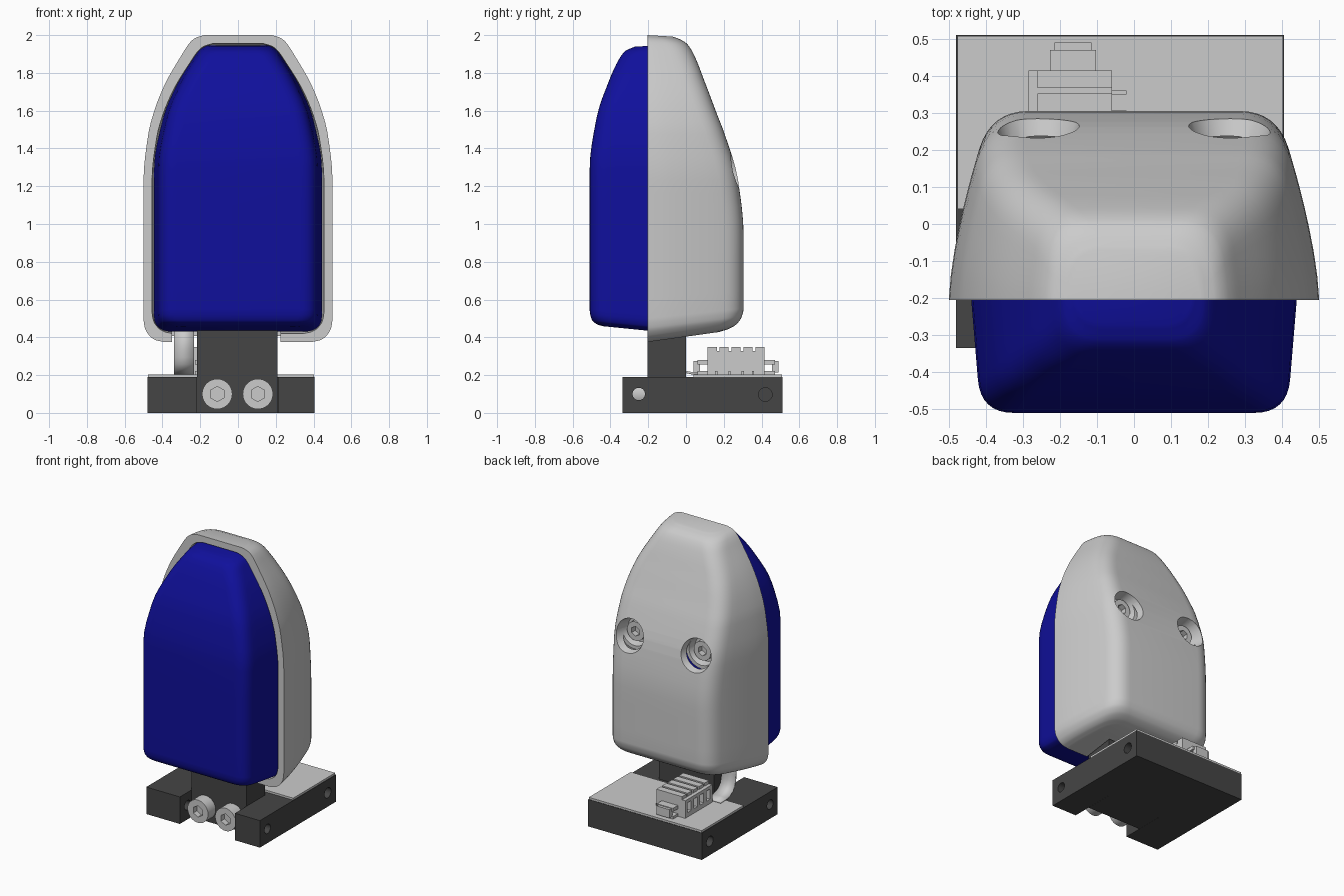
import bpy, bmesh
from math import pi
from mathutils import Matrix, Vector

if "Cube" in bpy.data.objects:
    bpy.data.objects.remove(bpy.data.objects["Cube"])


def material(name, rgb):
    m = bpy.data.materials.new(name)
    m.diffuse_color = (*rgb, 1)
    m.use_nodes = True
    m.node_tree.nodes["Principled BSDF"].inputs["Base Color"].default_value = m.diffuse_color
    return m


DARK = material("dark_plastic", (0.06, 0.06, 0.06))
BLUE = material("blue_plastic", (0.005, 0.005, 0.33))


def finish(name, bm, mat=None):
    bmesh.ops.recalc_face_normals(bm, faces=bm.faces)
    me = bpy.data.meshes.new(name)
    bm.to_mesh(me)
    bm.free()
    ob = bpy.data.objects.new(name, me)
    bpy.context.collection.objects.link(ob)
    if mat:
        me.materials.append(mat)
    return ob


def boxes(name, spans, mat=None):
    """One object from boxes given as (x0, x1, y0, y1, z0, z1)."""
    bm = bmesh.new()
    for x0, x1, y0, y1, z0, z1 in spans:
        m = (Matrix.Translation(((x0 + x1) / 2, (y0 + y1) / 2, (z0 + z1) / 2))
             @ Matrix.Diagonal((x1 - x0, y1 - y0, z1 - z0, 1)))
        bmesh.ops.create_cube(bm, size=1, matrix=m)
    return finish(name, bm, mat)


def rod(name, axis, start, length, r1, r2=None, sides=40, mat=None):
    """Cylinder or cone that runs from start along +x or +y."""
    rot = Matrix.Rotation(pi / 2, 4, 'Y') if axis == 'X' else Matrix.Rotation(-pi / 2, 4, 'X')
    m = Matrix.Translation(start) @ rot @ Matrix.Translation((0, 0, length / 2))
    bm = bmesh.new()
    bmesh.ops.create_cone(bm, cap_ends=True, segments=sides, radius1=r1,
                          radius2=r1 if r2 is None else r2, depth=length, matrix=m)
    return finish(name, bm, mat)


def cut(ob, *cutters):
    bpy.context.view_layer.objects.active = ob
    for c in cutters:
        c.hide_render = True
        mod = ob.modifiers.new("cut", 'BOOLEAN')
        mod.operation = 'DIFFERENCE'
        mod.object = c
        bpy.ops.object.modifier_apply(modifier=mod.name)
        bpy.data.objects.remove(c)


def smooth_rows(rows, sub=4):
    """Monotone cubic interpolation of (z, width, depth) rows."""
    def tangent(i, c):
        if i in (0, len(rows) - 1):
            a = min(i, len(rows) - 2)
            return (rows[a + 1][c] - rows[a][c]) / (rows[a + 1][0] - rows[a][0])
        p, q, s = rows[i - 1], rows[i], rows[i + 1]
        m1, m2 = (q[c] - p[c]) / (q[0] - p[0]), (s[c] - q[c]) / (s[0] - q[0])
        return 2 * m1 * m2 / (m1 + m2) if m1 * m2 > 0 else 0

    out = []
    for i in range(len(rows) - 1):
        a, b = rows[i], rows[i + 1]
        h = b[0] - a[0]
        for k in range(sub):
            t = k / sub
            row = [a[0] + h * t]
            for c in (1, 2):
                row.append((2*t**3 - 3*t*t + 1) * a[c] + (t**3 - 2*t*t + t) * h * tangent(i, c)
                           + (3*t*t - 2*t**3) * b[c] + (t**3 - t*t) * h * tangent(i + 1, c))
            out.append(row)
    return out + [list(rows[-1])]


def pod(name, rows, y0, sign, inset, power, radius, slopes, wall=0, mat=None):
    """Rounded half-pod lofted upward; hollow with an open side if wall > 0."""
    rows = smooth_rows(rows)
    zmin, zmax = rows[0][0], rows[-1][0]
    dmax = max(r[2] for r in rows)
    bm = bmesh.new()

    def rings(t):
        out = []
        for z, w, d in rows:
            slope = (slopes[0] * max(0, 1 - (z - zmin) / 0.5)
                     + slopes[1] * max(0, 1 - (zmax - z) / 0.3))
            z = zmin + t + (z - zmin) * (zmax - zmin - 2 * t) / (zmax - zmin)
            w, d = w - t, d - t
            r = min(radius, 0.6 * d)

            def side(e):
                return Vector((w - inset * (e / dmax) ** power, e))

            half = [side((d - r) * k / 6) for k in range(7)]
            a, c = half[-1], side(d)
            b = Vector((c.x - r, d))
            half += [a * (1 - u)**2 + c * 2 * u * (1 - u) + b * u * u
                     for u in (k / 8 for k in range(1, 9))]
            full = half + [Vector((-p.x, p.y)) for p in reversed(half)]
            out.append([bm.verts.new((p.x, y0 + sign * p.y, z + slope * p.y)) for p in full])
        for lo, hi in zip(out, out[1:]):
            for j in range(len(lo) - 1):
                bm.faces.new((lo[j], lo[j + 1], hi[j + 1], hi[j]))
        bm.faces.new(out[0])
        bm.faces.new(out[-1])
        return out

    outer = rings(0)
    edge = [r[0] for r in outer] + [r[-1] for r in reversed(outer)]
    if wall:
        inner = rings(wall)
        edge2 = [r[0] for r in inner] + [r[-1] for r in reversed(inner)]
        for i in range(len(edge)):
            bm.faces.new((edge[i - 1], edge[i], edge2[i], edge2[i - 1]))
    else:
        for lo, hi in zip(outer, outer[1:]):
            bm.faces.new((lo[0], lo[-1], hi[-1], hi[0]))
    return finish(name, bm, mat)


def socket_screw(name, x, y, z, r, length, face):
    """Socket head; face = -1 opens to the front, +1 to the back."""
    head = rod(name, 'Y', (x, y, z), length, r)
    tip = y + length if face > 0 else y
    cut(head, rod("hex_cutter", 'Y', (x, tip - 0.04, z), 0.08, 0.4 * r + 0.008, sides=6))
    return head


# Grey rear shell with cable gap and two screw pockets
shell = pod("rear_shell", [
    (.375, .39, .38), (.385, .435, .43), (.41, .47, .475), (.45, .493, .5), (.5, .5, .51),
    (.94, .5, .51), (1.235, .5, .48), (1.475, .475, .41), (1.6, .443, .362), (1.74, .387, .31),
    (1.9, .295, .25), (1.96, .255, .215), (1.985, .225, .18), (2.0, .18, .135)],
    -0.205, 1, 0.115, 1.5, 0.1, (0.14, -0.06), wall=0.045)
cut(shell, boxes("gap_cutter", [(-.35, .225, -.3, .02, .3, .47)]))
for sx, side in ((-1, "left"), (1, "right")):
    x = 0.26 * sx
    boss = rod(f"screw_boss_{side}", 'Y', (x, 0, 1.29), 0.2, 0.122)
    for ob in (shell, boss):
        cut(ob, rod("pocket_cutter", 'Y', (x, .15, 1.29), .25, .085, .145))
    socket_screw(f"shell_screw_{side}", x, .14, 1.29, .066, .05, 1)

# Blue front cover
pod("front_cover", [
    (.43, .36, .29), (.437, .4, .32), (.455, .43, .345), (.49, .442, .357), (.52, .444, .36),
    (1.29, .444, .36), (1.555, .398, .325), (1.77, .305, .255), (1.88, .235, .205),
    (1.925, .2, .17), (1.945, .16, .12)],
    -0.15, -1, 0.03, 1.0, 0.09, (0.1, -0.05), mat=BLUE)

# Dark base with front notch and side holes
base = boxes("base", [(-.48, .405, -.335, .51, 0, .19)], DARK)
cut(base, boxes("notch_cutter", [(-.218, .211, -.5, 0, -.1, .3)]),
    rod("front_hole_cutter", 'X', (-.6, -.25, .1), 1.2, .033),
    rod("rear_hole_left_cutter", 'X', (-.6, .42, .097), .24, .036),
    rod("rear_hole_right_cutter", 'X', (.285, .42, .097), .24, .036))

# Post joining base and pod, with its two screws
boxes("post", [(-.217, .21, -.205, 0, 0, .5)], DARK)
socket_screw("post_screw_left", -.11, -.29, .1, .08, .085, -1)
socket_screw("post_screw_right", .105, -.29, .1, .08, .085, -1)

# Circuit board
boxes("circuit_board", [(-.477, .402, .04, .507, .19, .204)])

# Connector: slotted body, top teeth, end latches, pins
body = boxes("connector_body", [(-.285, -.06, .115, .415, .204, .328)])
cut(body, boxes("slot_cutter", [(-.3, -.12, y - .02, y + .02, .235, .305)
                                for y in (.16, .23, .3, .37)]))
boxes("connector_teeth", [(-.26, -.06, y - .024, y + .024, .328, .35)
                          for y in (.139, .202, .265, .328, .391)])
latches = []
for s in (-1, 1):
    def span(a, b):
        return tuple(sorted((.265 + s * a, .265 + s * b)))
    latches += [(-.227, -.102, *span(.15, .205), .204, .222),
                (-.215, -.115, *span(.19, .225), .215, .275),
                (-.227, -.102, *span(.15, .205), .255, .28)]
boxes("connector_latches", latches)
boxes("connector_pins", [(-.062, -.02, y - .006, y + .006, .204, .222)
                         for y in (.16, .23, .3, .355)])

# Flat cable rising from the board into the shell
bm = bmesh.new()
path = [(.1, .208), (.03, .21), (-.005, .218), (-.035, .235), (-.055, .26),
        (-.066, .295), (-.07, .34), (-.07, .5)]
pairs = [[bm.verts.new((x, y, z)) for x in (-.34, -.232)] for y, z in path]
for p, q in zip(pairs, pairs[1:]):
    bm.faces.new((p[0], p[1], q[1], q[0]))
cable = finish("flat_cable", bm)
solid = cable.modifiers.new("thickness", 'SOLIDIFY')
solid.thickness, solid.offset = 0.012, 0

# Smooth curved surfaces, keep edges crisp
for ob in bpy.context.scene.objects:
    ob.select_set(True)
bpy.context.view_layer.objects.active = shell
bpy.ops.object.shade_smooth_by_angle(angle=0.6)
